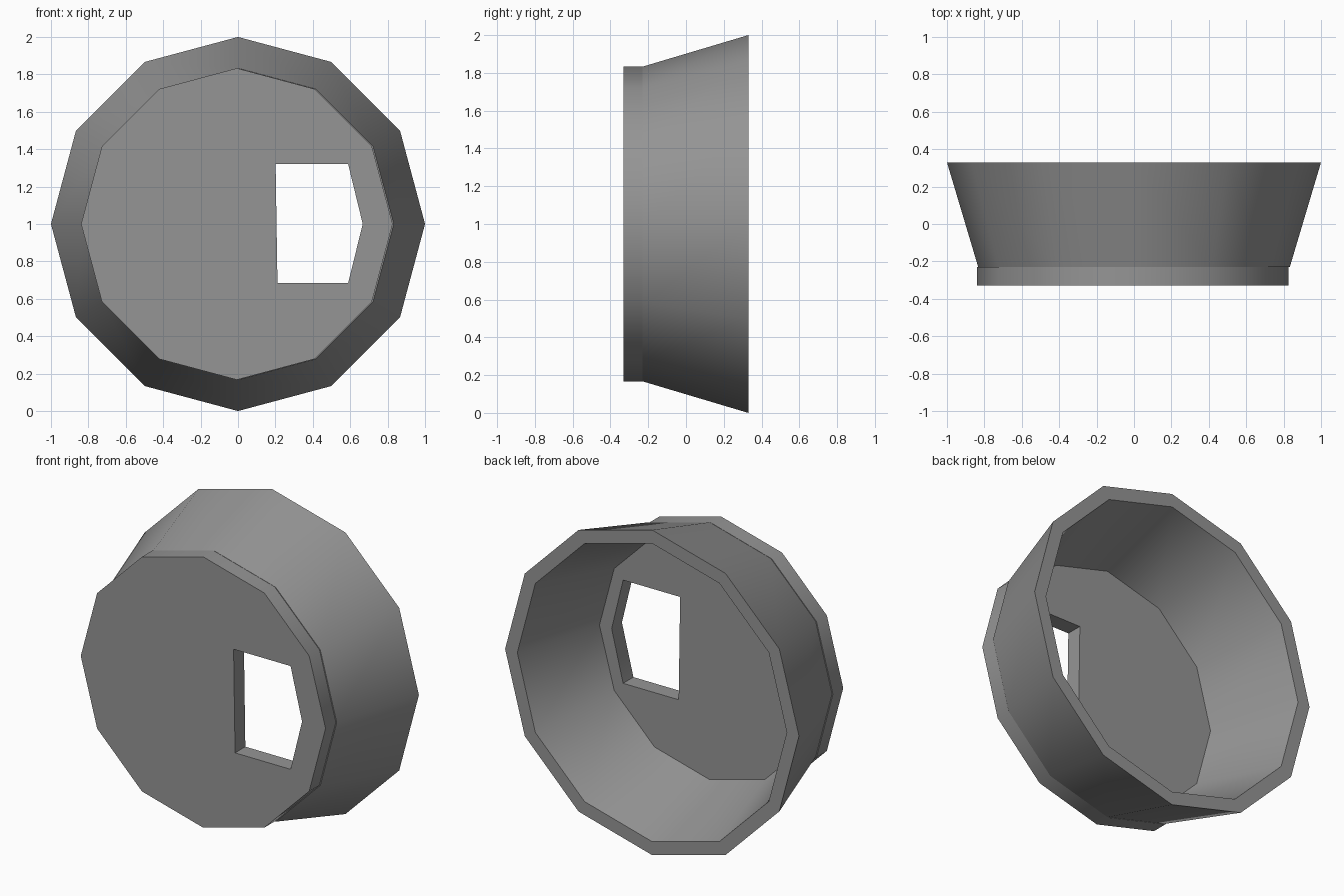
import bpy, bmesh, math

cube = bpy.data.objects.get("Cube")
if cube:
    bpy.data.objects.remove(cube, do_unlink=True)

SIDES = 12
FRONT, STEP, BACK = -0.33, -0.23, 0.33

grey = bpy.data.materials.new("plain grey")
grey.use_nodes = True
colour = (0.3, 0.3, 0.3, 1)
grey.diffuse_color = colour
grey.node_tree.nodes["Principled BSDF"].inputs["Base Color"].default_value = colour


def ring(radius):
    """Points of a regular polygon in the xz plane, with a corner on top."""
    steps = [2 * math.pi * i / SIDES for i in range(SIDES)]
    return [(radius * math.cos(a), radius * math.sin(a)) for a in steps]


def finish(bm, name, x=0):
    bmesh.ops.recalc_face_normals(bm, faces=bm.faces)
    mesh = bpy.data.meshes.new(name)
    bm.to_mesh(mesh)
    bm.free()
    mesh.materials.append(grey)
    obj = bpy.data.objects.new(name, mesh)
    obj.location = (x, 0, 1)
    bpy.context.collection.objects.link(obj)
    bpy.ops.object.select_all(action='DESELECT')
    obj.select_set(True)
    bpy.context.view_layer.objects.active = obj
    bpy.ops.object.shade_smooth_by_angle(angle=math.radians(35))
    return obj


# Flared wall: outer and inner cones joined by flat rims
bm = bmesh.new()
profile = [(0.833, STEP), (1.0, BACK), (0.917, BACK), (0.75, STEP)]
loops = [[bm.verts.new((x, y, z)) for x, z in ring(r)] for r, y in profile]
for k, loop in enumerate(loops):
    other = loops[(k + 1) % len(loops)]
    for i in range(SIDES):
        j = (i + 1) % SIDES
        bm.faces.new((loop[i], loop[j], other[j], other[i]))
finish(bm, "flared_wall")

# Front plate: polygon with a five-sided window, extruded to thickness
bm = bmesh.new()
window = [(0.207, 0.32), (0.595, 0.32), (0.673, 0.0), (0.595, -0.315), (0.217, -0.315)]
edges = []
for outline in (ring(0.833), window):
    verts = [bm.verts.new((x, FRONT, z)) for x, z in outline]
    edges += [bm.edges.new((v, verts[i - 1])) for i, v in enumerate(verts)]
bmesh.ops.triangle_fill(bm, edges=edges, use_beauty=True, normal=(0, -1, 0))
result = bmesh.ops.extrude_face_region(bm, geom=bm.faces[:])
moved = [g for g in result["geom"] if isinstance(g, bmesh.types.BMVert)]
bmesh.ops.translate(bm, verts=moved, vec=(0, STEP - FRONT, 0))
finish(bm, "front_plate", x=-0.006)
